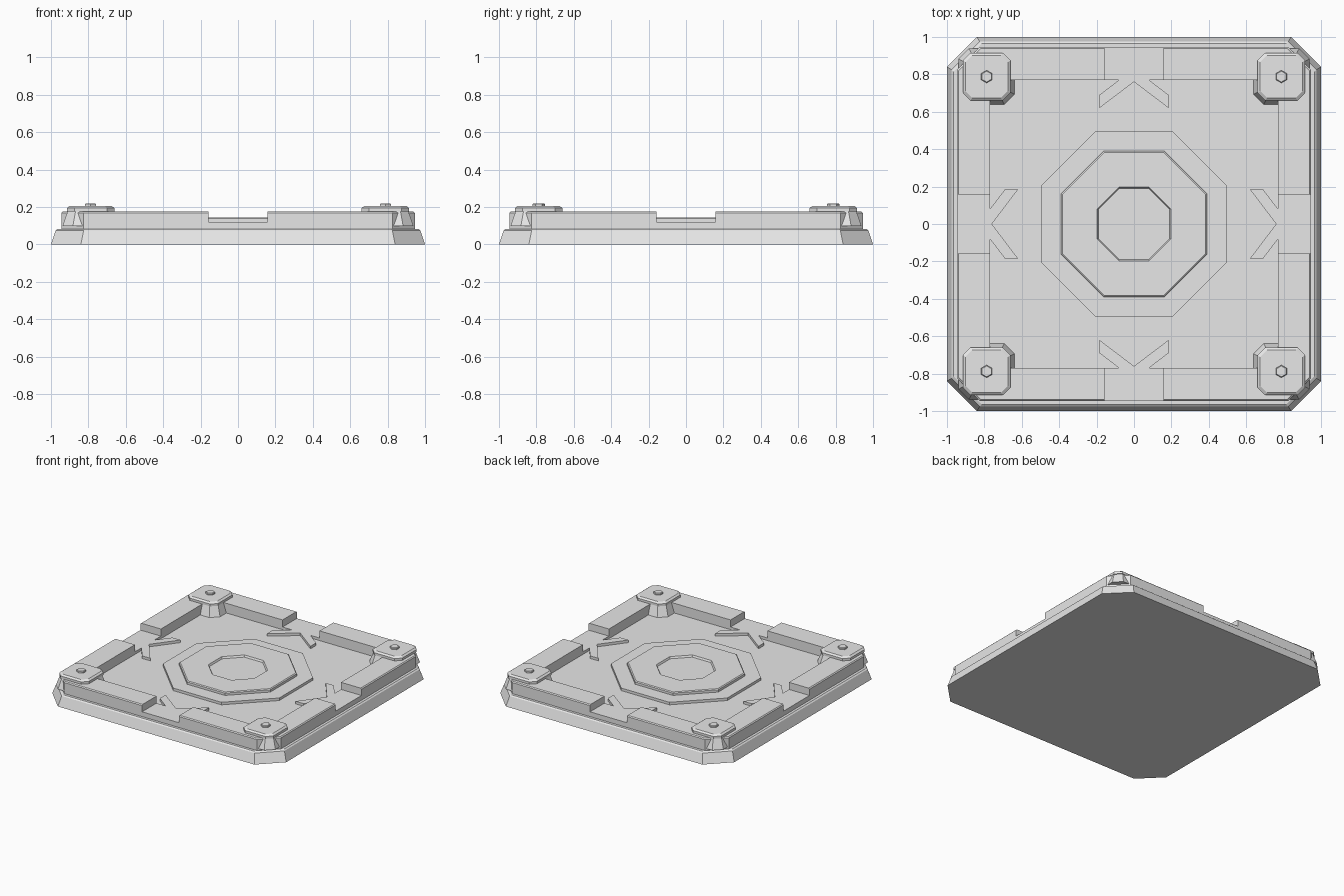
import bpy, bmesh, math

cube = bpy.data.objects.get("Cube")
if cube:
    bpy.data.objects.remove(cube, do_unlink=True)

grey = bpy.data.materials.new("light_grey")
grey.use_nodes = True
grey.diffuse_color = (0.8, 0.8, 0.8, 1)
grey.node_tree.nodes["Principled BSDF"].inputs["Base Color"].default_value = (0.8, 0.8, 0.8, 1)


def clipped_square(half, clip):
    """Square outline with its corners cut off, counter-clockwise."""
    a, b = half, half - clip
    return [(a, -b), (a, b), (b, a), (-b, a), (-a, b), (-a, -b), (-b, -a), (b, -a)]


def octagon(apothem):
    return clipped_square(apothem, apothem * (1 - math.tan(math.pi / 8)))


def quarter_turns(points, k):
    for _ in range(k):
        points = [(-y, x) for x, y in points]
    return points


def loft(name, rings, centre=(0, 0)):
    """Solid through a stack of (outline, height) rings."""
    bm = bmesh.new()
    loops = [[bm.verts.new((x + centre[0], y + centre[1], z)) for x, y in pts] for pts, z in rings]
    bm.faces.new(loops[0][::-1])
    bm.faces.new(loops[-1])
    n = len(loops[0])
    for low, high in zip(loops, loops[1:]):
        for i in range(n):
            j = (i + 1) % n
            bm.faces.new((low[i], low[j], high[j], high[i]))
    bmesh.ops.recalc_face_normals(bm, faces=bm.faces)
    mesh = bpy.data.meshes.new(name)
    bm.to_mesh(mesh)
    bm.free()
    obj = bpy.data.objects.new(name, mesh)
    bpy.context.collection.objects.link(obj)
    mesh.materials.append(grey)
    return obj


def carve(target, cutter):
    cutter.hide_render = True
    mod = target.modifiers.new("carve", "BOOLEAN")
    mod.operation, mod.object, mod.solver = "DIFFERENCE", cutter, "EXACT"
    bpy.context.view_layer.objects.active = target
    bpy.ops.object.modifier_apply(modifier=mod.name)
    bpy.data.objects.remove(cutter, do_unlink=True)


FLOOR, STEP, TOP, RAIL = 0.1, 0.12, 0.144, 0.175

# Sloping base plate
loft("base_plate", [(clipped_square(1.0, 0.16), 0), (clipped_square(0.975, 0.15), 0.075),
                    (clipped_square(0.965, 0.15), 0.083)])

# Deck with raised border rails, broken in the middle of each side
deck = loft("deck", [(clipped_square(0.945, 0.12), 0.08), (clipped_square(0.945, 0.12), 0.168),
                     (clipped_square(0.938, 0.117), RAIL)])
carve(deck, loft("basin_cutter", [(clipped_square(0.77, 0.01), z) for z in (FLOOR, 0.3)]))
gap = [(0.158, 0.7), (0.158, 1.1), (-0.158, 1.1), (-0.158, 0.7)]
for k in range(4):
    carve(deck, loft("gap_cutter", [(quarter_turns(gap, k), z) for z in (STEP, 0.3)]))

# Raised chevron plates pointing out at each gap
half = [(0.08, 0.77), (0.185, 0.69), (0.185, 0.62)]
chevron = half + [(0, 0.76)] + [(-x, y) for x, y in half[::-1]]
for k, side in enumerate(("back", "right", "front", "left")):
    loft(f"{side}_chevron", [(quarter_turns(chevron, k), z) for z in (FLOOR - 0.005, STEP)])

# Stepped octagonal medallion with a shallow dish
loft("lower_step", [(octagon(0.497), z) for z in (FLOOR - 0.005, STEP)])
medallion = loft("medallion", [(octagon(0.39), STEP - 0.01), (octagon(0.39), TOP - 0.006),
                               (octagon(0.383), TOP)])
carve(medallion, loft("dish_cutter", [(octagon(0.19), STEP + 0.01), (octagon(0.197), TOP + 0.001)]))

# Corner posts with caps and hexagonal bolts
hexagon = [(0.034 * math.sin(math.pi * i / 3), -0.034 * math.cos(math.pi * i / 3)) for i in range(6)]
bolt_top = [(x * 0.85, y * 0.85) for x, y in hexagon]
for side, sx in (("left", 1), ("right", -1)):
    for end, sy in (("front", -1), ("back", 1)):
        at = (0.788 * sx, 0.788 * sy)
        loft(f"{end}_{side}_post", [(clipped_square(0.15, 0.055), 0.098),
                                    (clipped_square(0.122, 0.042), 0.18)], at)
        loft(f"{end}_{side}_cap", [(clipped_square(0.127, 0.04), 0.176), (clipped_square(0.127, 0.04), 0.194),
                                   (clipped_square(0.113, 0.036), 0.205)], at)
        loft(f"{end}_{side}_bolt", [(hexagon, 0.2), (hexagon, 0.215), (bolt_top, 0.219)], at)
